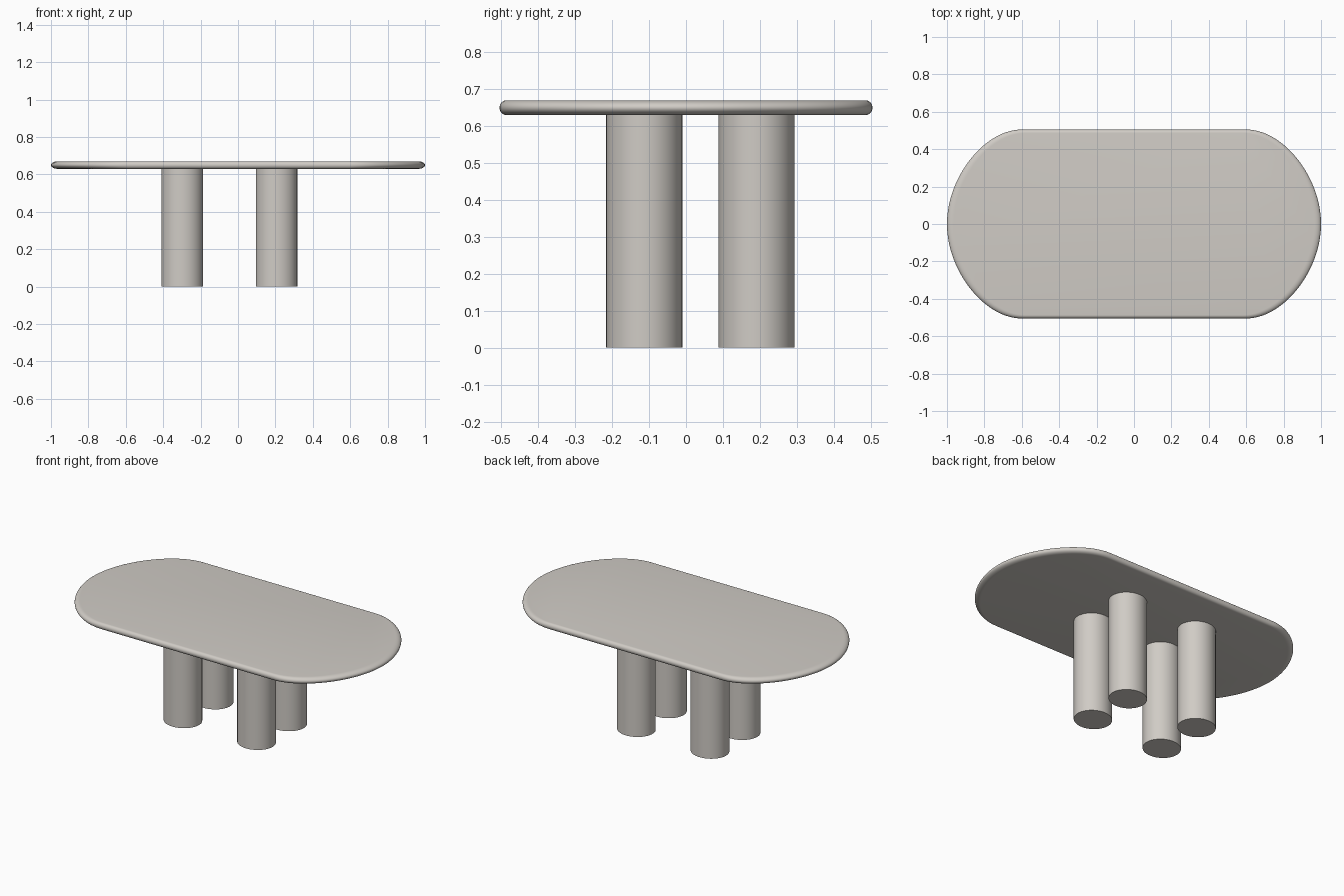
import bpy, bmesh, math
from mathutils import Vector
from mathutils.geometry import interpolate_bezier

if "Cube" in bpy.data.objects:
    bpy.data.objects.remove(bpy.data.objects["Cube"])

stone = bpy.data.materials.new("warm_grey_stone")
stone.diffuse_color = (0.63, 0.60, 0.56, 1)
stone.use_nodes = True
stone.node_tree.nodes["Principled BSDF"].inputs["Base Color"].default_value = stone.diffuse_color


def loft(name, rings):
    """Skin a stack of closed rings and cap both ends."""
    bm = bmesh.new()
    loops = [[bm.verts.new(p) for p in ring] for ring in rings]
    for a, b in zip(loops, loops[1:]):
        n = len(a)
        for i in range(n):
            j = (i + 1) % n
            bm.faces.new((a[i], a[j], b[j], b[i]))
    bm.faces.new(loops[0][::-1])
    bm.faces.new(loops[-1])
    bmesh.ops.recalc_face_normals(bm, faces=bm.faces)
    mesh = bpy.data.meshes.new(name)
    bm.to_mesh(mesh)
    bm.free()
    mesh.materials.append(stone)
    obj = bpy.data.objects.new(name, mesh)
    bpy.context.collection.objects.link(obj)
    bpy.ops.object.select_all(action='DESELECT')
    obj.select_set(True)
    bpy.context.view_layer.objects.active = obj
    bpy.ops.object.shade_smooth_by_angle(angle=math.radians(35))
    return obj


# Tabletop outline: one curved quarter, mirrored to all four corners
quarter = [(p.x, p.y) for p in interpolate_bezier(
    Vector((1, 0, 0)), Vector((1, 0.25, 0)),
    Vector((0.80, 0.505, 0)), Vector((0.60, 0.505, 0)), 28)]
half = quarter + [(-x, y) for x, y in reversed(quarter)]
outline = half + [(-x, -y) for x, y in half[1:-1]]

# Tabletop: slab with a fully rounded rim
rings = []
steps = 12
for k in range(steps + 1):
    a = -math.pi / 2 + math.pi * k / steps
    s = 1 - 0.036 * (1 - math.cos(a))
    z = 0.65 + 0.02 * math.sin(a)
    rings.append([(x * s, y * s, z) for x, y in outline])
loft("tabletop", rings)

# Four slightly oval column legs, set off-centre under the top
for side, cx in (("left", -0.298), ("right", 0.206)):
    for depth, cy in (("front", -0.113), ("back", 0.191)):
        ring = [(cx + 0.111 * math.cos(t), cy + 0.103 * math.sin(t))
                for t in (2 * math.pi * i / 64 for i in range(64))]
        loft(f"{depth}_{side}_leg",
             [[(x, y, z) for x, y in ring] for z in (0, 0.632)])
